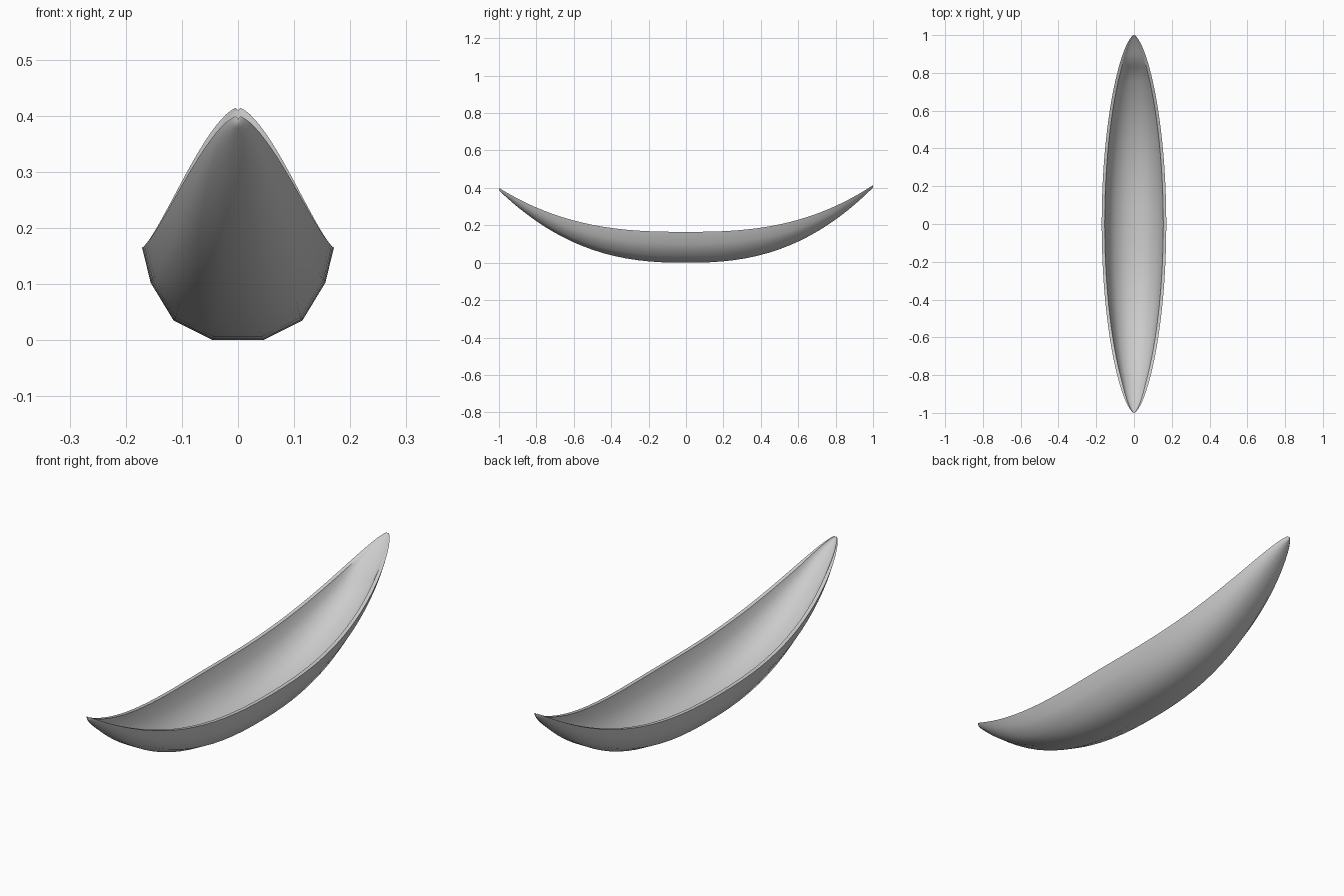
import bpy, bmesh, math

cube = bpy.data.objects.get("Cube")
if cube:
    bpy.data.objects.remove(cube)

STATIONS = 48
# Half cross-section, rim to bottom: (share of half width, share of depth)
HALF = [(1, 1), (0.91, 0.62), (0.67, 0.21), (0.26, 0)]
SECTION = HALF + [(-x, z) for x, z in reversed(HALF)]
WALL = 0.016

grey = bpy.data.materials.new("hull grey")
grey.use_nodes = True
colour = (0.6, 0.6, 0.6, 1)
grey.diffuse_color = colour
grey.node_tree.nodes["Principled BSDF"].inputs["Base Color"].default_value = colour


def half_width(y):
    return 0.171 * (1 - y * y) ** 0.64


def rim_height(y):
    return 0.165 + (0.25 if y > 0 else 0.235) * abs(y) ** 2.65


def keel_height(y):
    return (0.402 if y > 0 else 0.387) * abs(y) ** 2.48


def ring(bm, y):
    """Closed loop: outer skin one way, inner skin back the other way."""
    w, top, low = half_width(y), rim_height(y), keel_height(y)
    depth = top - low
    outer = [bm.verts.new((x * w, y, low + z * depth)) for x, z in SECTION]
    # The hollow runs out to a shallow deck near the back tip
    inner_w = w - min(WALL, 0.2 * w)
    inner_depth = depth - min(0.02, 0.45 * depth)
    if y > 0.81:
        inner_depth *= 1 - 0.6 * min(1, (y - 0.81) / 0.05)
    inner = [bm.verts.new((x * inner_w, y, top - (1 - z) * inner_depth))
             for x, z in SECTION]
    return outer + inner[::-1]


# Hull: loft the loops from front to back and close both tips
bm = bmesh.new()
ys = [-math.cos(math.pi * i / STATIONS) for i in range(1, STATIONS)]
rings = [ring(bm, y) for y in ys]
for a, b in zip(rings, rings[1:]):
    for j in range(len(a)):
        k = (j + 1) % len(a)
        bm.faces.new((a[j], a[k], b[k], b[j]))
for loop, y in ((rings[0], -1), (rings[-1], 1)):
    tip = bm.verts.new((0, y, rim_height(y) - 0.006))
    n = len(loop)
    for j in range(n):
        bm.faces.new((loop[j], loop[(j + 1) % n], tip))
bmesh.ops.recalc_face_normals(bm, faces=bm.faces)

mesh = bpy.data.meshes.new("hull")
bm.to_mesh(mesh)
bm.free()
mesh.materials.append(grey)
hull = bpy.data.objects.new("hull", mesh)
bpy.context.collection.objects.link(hull)

bpy.ops.object.select_all(action="DESELECT")
hull.select_set(True)
bpy.context.view_layer.objects.active = hull
bpy.ops.object.shade_smooth_by_angle(angle=math.radians(50))
